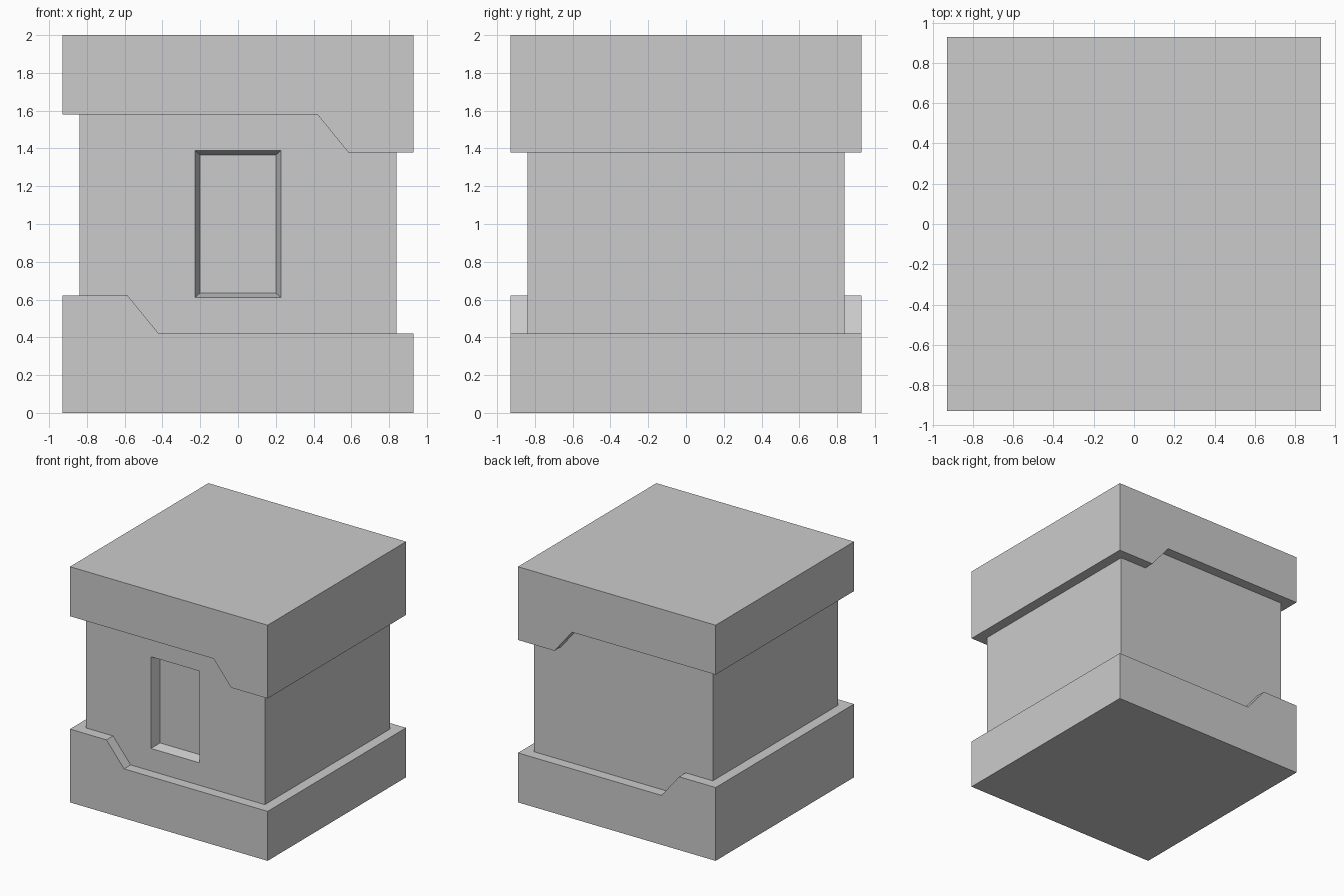
import bpy, bmesh

if "Cube" in bpy.data.objects:
    bpy.data.objects.remove(bpy.data.objects["Cube"])

R = 0.928   # half width of the bands
C = 0.84    # half width of the core


def loft(name, a, b):
    """Solid between two matching loops of points."""
    bm = bmesh.new()
    va = [bm.verts.new(p) for p in a]
    vb = [bm.verts.new(p) for p in b]
    n = len(va)
    bm.faces.new(va)
    bm.faces.new(vb[::-1])
    for i in range(n):
        j = (i + 1) % n
        bm.faces.new((va[j], va[i], vb[i], vb[j]))
    bmesh.ops.recalc_face_normals(bm, faces=bm.faces)
    me = bpy.data.meshes.new(name)
    bm.to_mesh(me)
    bm.free()
    ob = bpy.data.objects.new(name, me)
    bpy.context.collection.objects.link(ob)
    return ob


def extrude_y(name, profile, half):
    """Extrude an x-z profile symmetrically along y."""
    return loft(name, [(x, -half, z) for x, z in profile],
                [(x, half, z) for x, z in profile])


def combine(target, other, operation):
    m = target.modifiers.new(operation.lower(), 'BOOLEAN')
    m.object, m.operation, m.solver = other, operation, 'EXACT'
    bpy.context.view_layer.objects.active = target
    bpy.ops.object.modifier_apply(modifier=m.name)
    bpy.data.objects.remove(other)


def rect(w, h, y):
    return [(x, y, 1 + z) for x, z in ((-w, -h), (w, -h), (w, h), (-w, h))]


# stepped base band, and the top band as its half turn about the centre
base_profile = [(-R, 0), (R, 0), (R, 0.42), (-0.42, 0.42), (-0.585, 0.622), (-R, 0.622)]
top_profile = [(-x, 2 - z) for x, z in base_profile]
base_band = extrude_y("base_band", base_profile, R)
top_band = extrude_y("top_band", top_profile, R)

# square core between the bands
body = extrude_y("crate_body", [(-C, 0.2), (C, 0.2), (C, 1.8), (-C, 1.8)], C)

# shallow tapered recess in the front of the core
recess = loft("front_recess", rect(0.235, 0.395, -C - 0.02), rect(0.2, 0.365, -C + 0.08))
combine(body, recess, 'DIFFERENCE')
for band in (base_band, top_band):
    combine(body, band, 'UNION')
